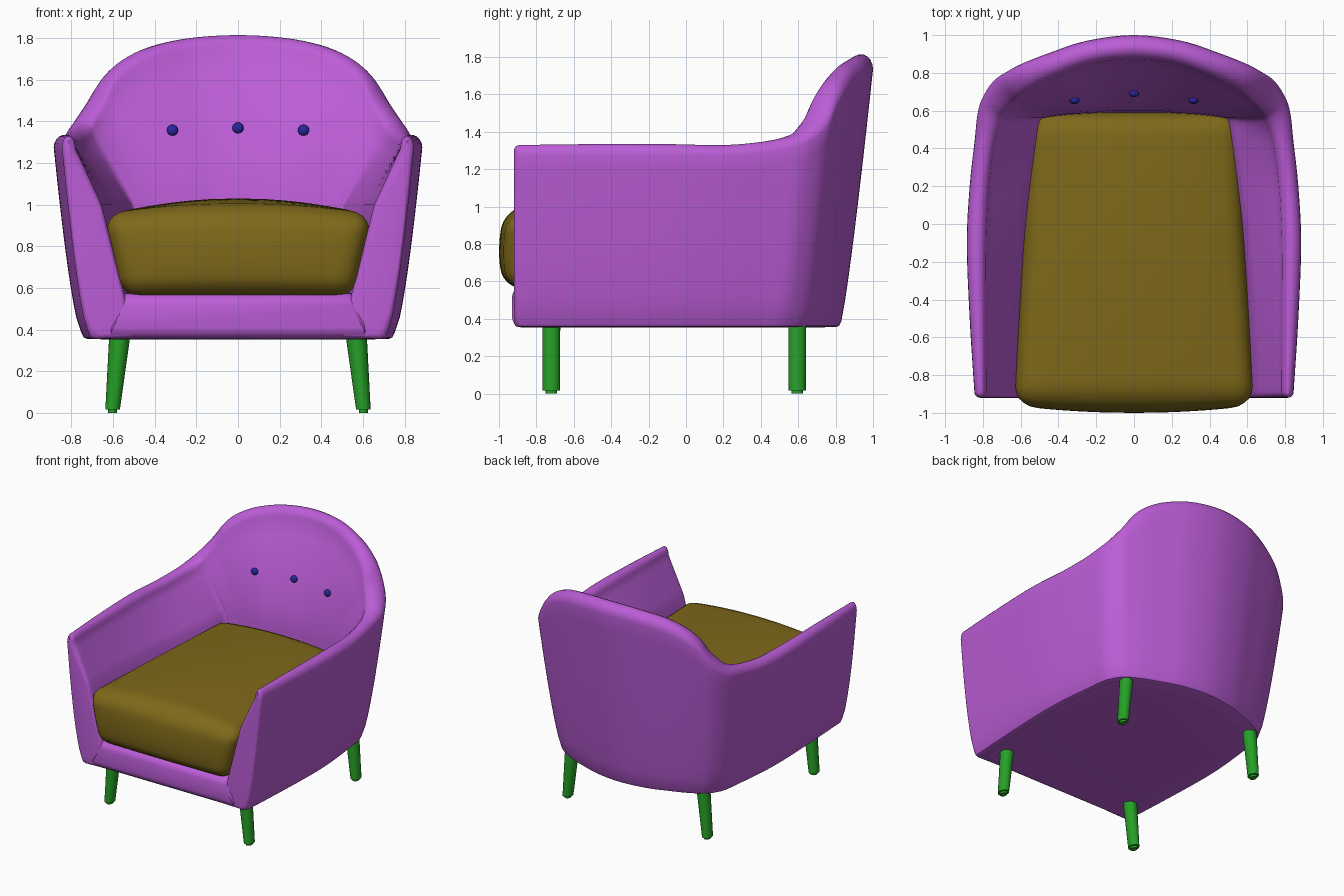
import bpy, bmesh, math
from mathutils import Vector
from mathutils.bvhtree import BVHTree

if "Cube" in bpy.data.objects:
    bpy.data.objects.remove(bpy.data.objects["Cube"])


def material(name, rgb):
    m = bpy.data.materials.new(name)
    m.diffuse_color = (*rgb, 1)
    m.use_nodes = True
    m.node_tree.nodes["Principled BSDF"].inputs["Base Color"].default_value = m.diffuse_color
    return m


PURPLE = material("purple_fabric", (0.50, 0.11, 0.68))
OLIVE = material("olive_fabric", (0.21, 0.14, 0.01))
GREEN = material("green_wood", (0.02, 0.35, 0.02))
BLUE = material("blue_button", (0.02, 0.02, 0.35))


def finish(bm, name, mat, angle=40):
    bmesh.ops.recalc_face_normals(bm, faces=bm.faces)
    me = bpy.data.meshes.new(name)
    bm.to_mesh(me)
    bm.free()
    ob = bpy.data.objects.new(name, me)
    bpy.context.collection.objects.link(ob)
    me.materials.append(mat)
    bpy.ops.object.select_all(action='DESELECT')
    ob.select_set(True)
    bpy.context.view_layer.objects.active = ob
    bpy.ops.object.shade_smooth_by_angle(angle=math.radians(angle))
    return ob


def loft(bm, rings):
    rows = [[bm.verts.new(p) for p in r] for r in rings]
    n = len(rows[0])
    for a, b in zip(rows, rows[1:]):
        for j in range(n):
            bm.faces.new((a[j], a[(j + 1) % n], b[(j + 1) % n], b[j]))
    return rows


def catmull(a, b, c, d, t):
    return [0.5 * (2 * q + (r - p) * t + (2 * p - 5 * q + 4 * r - s) * t * t
                   + (3 * q - p - 3 * r + s) * t ** 3)
            for p, q, r, s in zip(a, b, c, d)]


# Shell sections, front of arm to middle of back:
# top height, outer rim x y, inner rim x y, inner surface x y at seat level
KEYS = [
    (1.33, .845, -.89, .780, -.89, .655, -.89),
    (1.335, .870, -.50, .780, -.50, .635, -.50),
    (1.335, .885, -.10, .780, -.10, .605, -.10),
    (1.33, .870, .20, .765, .20, .565, .20),
    (1.35, .845, .43, .735, .42, .530, .43),
    (1.385, .825, .60, .705, .53, .510, .55),
    (1.435, .790, .69, .685, .575, .480, .565),
    (1.51, .740, .760, .645, .625, .420, .575),
    (1.61, .675, .805, .600, .67, .370, .58),
    (1.69, .590, .850, .525, .72, .310, .585),
    (1.757, .450, .905, .400, .78, .220, .59),
    (1.80, .250, .97, .220, .845, .120, .60),
    (1.815, 0, 1.0, 0, .87, 0, .60),
]
FULL = KEYS + [(k[0], -k[1], k[2], -k[3], k[4], -k[5], k[6]) for k in KEYS[-2::-1]]


def foot(x, y):
    return Vector((x * .85, y * (.83 if y > 0 else 1)))


def section(k):
    zt, xo, yo, xi, yi, xm, ym = k
    O, I, M = Vector((xo, yo)), Vector((xi, yi)), Vector((xm, ym))
    F, B = foot(xo, yo), Vector((xm * .75, ym - (.02 if ym > .5 else 0)))
    back = min(1, max(0, (yo - .6) / .25))
    h = .06 + .02 * back
    zs = zt - h
    e = 1 + .5 * back
    pts = [(F.x * .96, F.y * (.96 if F.y > 0 else 1), .355),
           (F.x * .985, F.y * (.985 if F.y > 0 else 1), .362)]
    for i in range(12):                                   # outside, upward
        f = i / 12
        pts.append((*F.lerp(O, f ** (.68 + .17 * back)), .385 + (zs - .385) * f))
    mid = (O + I) / 2
    for i in range(10):                                   # rounded rim
        a = math.pi * i / 9
        pts.append((*(mid + (O - mid) * math.cos(a)), zs + h * math.sin(a)))
    for i in range(1, 9):                                 # inside, down to seat
        s = 1 - i / 8
        pts.append((*M.lerp(I, s ** e), 1 + (zs - 1) * s))
    for i in range(1, 7):                                 # below the cushion
        pts.append((*M.lerp(B, i / 6), 1 - .64 * i / 6))
    return [Vector(p) for p in pts]


def end_ring(ring, a, r=.03):
    # rounded front edge of the arm
    n, ins, out = len(ring), r * (1 - math.cos(a)), []
    for j, p in enumerate(ring):
        d = ring[n - 1 - j] - p
        q = p + d.normalized() * min(ins, d.length * .45)
        q.y = p.y - r * math.sin(a)
        q.z = .8 + (q.z - .8) * (1 - ins / .5)
        out.append(q)
    return out


# Shell: arms and back in one sweep
cols = []
for i in range(len(FULL) - 1):
    a, d = FULL[max(i - 1, 0)], FULL[min(i + 2, len(FULL) - 1)]
    cols += [section(catmull(a, FULL[i], FULL[i + 1], d, t / 6)) for t in range(6)]
cols.append(section(FULL[-1]))
angles = [math.pi / 2 * i / 5 for i in range(1, 6)]
rings = ([end_ring(cols[0], a) for a in reversed(angles)] + cols
         + [end_ring(cols[-1], a) for a in angles])
bm = bmesh.new()
rows = loft(bm, rings)
for row in (rows[0], rows[-1]):
    n = len(row)
    for j in range(n // 2 - 1):
        bm.faces.new((row[j], row[j + 1], row[n - 2 - j], row[n - 1 - j]))
bmesh.ops.recalc_face_normals(bm, faces=bm.faces)
tree = BVHTree.FromBMesh(bm)
finish(bm, "arms_and_back", PURPLE)

# Seat base with a rolled front edge, narrower at the top of the roll
bm = bmesh.new()
plan = [(.63, -.93), (.66, -.85)]
plan += [tuple(foot(k[1], k[2]) * .95) for k in FULL if k[2] > -.8]
plan += [(-.66, -.85), (-.63, -.93)]
face = bm.faces.new([bm.verts.new((x, y, .353)) for x, y in plan])
top = bmesh.ops.extrude_face_region(bm, geom=[face])
for v in top["geom"]:
    if isinstance(v, bmesh.types.BMVert):
        v.co.z = .575
        if v.co.y < -.9:
            v.co.x *= .8
bmesh.ops.recalc_face_normals(bm, faces=bm.faces)
rim = [e for e in bm.edges if abs(e.verts[0].co.z - e.verts[1].co.z) < .01]
bmesh.ops.bevel(bm, geom=rim, offset=.06, segments=6, profile=.5,
                affect='EDGES', clamp_overlap=False)
finish(bm, "seat_base", PURPLE)

# Cushion: rounded box, tapered to the back, wider at the top, crowned
bm = bmesh.new()
bmesh.ops.create_cube(bm, size=2)
bmesh.ops.subdivide_edges(bm, edges=bm.edges[:], cuts=21, use_grid_fill=True)
half, r = Vector((.6, .765, .2)), .095
for v in bm.verts:
    p = Vector([math.copysign(abs(c) ** .6, c) * h for c, h in zip(v.co, half)])
    q = Vector([max(-h + r, min(h - r, c)) for c, h in zip(p, half)])
    p = q + (p - q).normalized() * r
    x, y, z = (c / h for c, h in zip(p, half))
    width = (.608 - .045 * y) * (.93 + .07 * z)
    front = max(0, -y) ** 3
    crown = .075 * (1 - x * x) * (1 - .4 * y * y) * max(0, z)
    v.co = (x * width, p.y - .175 - .06 * front * (1 - .6 * x * x) * (1 - .7 * z * z),
            .755 + p.z + crown)
finish(bm, "seat_cushion", OLIVE, 60)

# Back buttons, placed on the inner back surface
for name, x, z in (("left", -.315, 1.357), ("middle", 0, 1.368), ("right", .315, 1.357)):
    hit = tree.ray_cast(Vector((x, 0, z)), Vector((0, 1, 0)))[0]
    bm = bmesh.new()
    bmesh.ops.create_uvsphere(bm, u_segments=20, v_segments=12, radius=.027)
    bmesh.ops.scale(bm, vec=(1, .75, 1), verts=bm.verts)
    bmesh.ops.translate(bm, vec=(x, hit.y - .004, z), verts=bm.verts)
    finish(bm, name + "_button", BLUE, 60)

# Splayed tapered legs with a small foot pad
LEG = [(.40, .565, .052, .048), (.016, .602, .035, .046),
       (.016, .602, .022, .030), (0, .602, .022, .030)]
for yname, y in (("front", -.72), ("back", .595)):
    for xname, s in (("left", -1), ("right", 1)):
        bm = bmesh.new()
        turn = [2 * math.pi * i / 24 for i in range(24)]
        rows = loft(bm, [[(s * (cx + rx * math.cos(t)), y + ry * math.sin(t), z)
                          for t in turn] for z, cx, rx, ry in LEG])
        bm.faces.new(rows[0])
        bm.faces.new(rows[-1])
        finish(bm, f"{yname}_{xname}_leg", GREEN)
